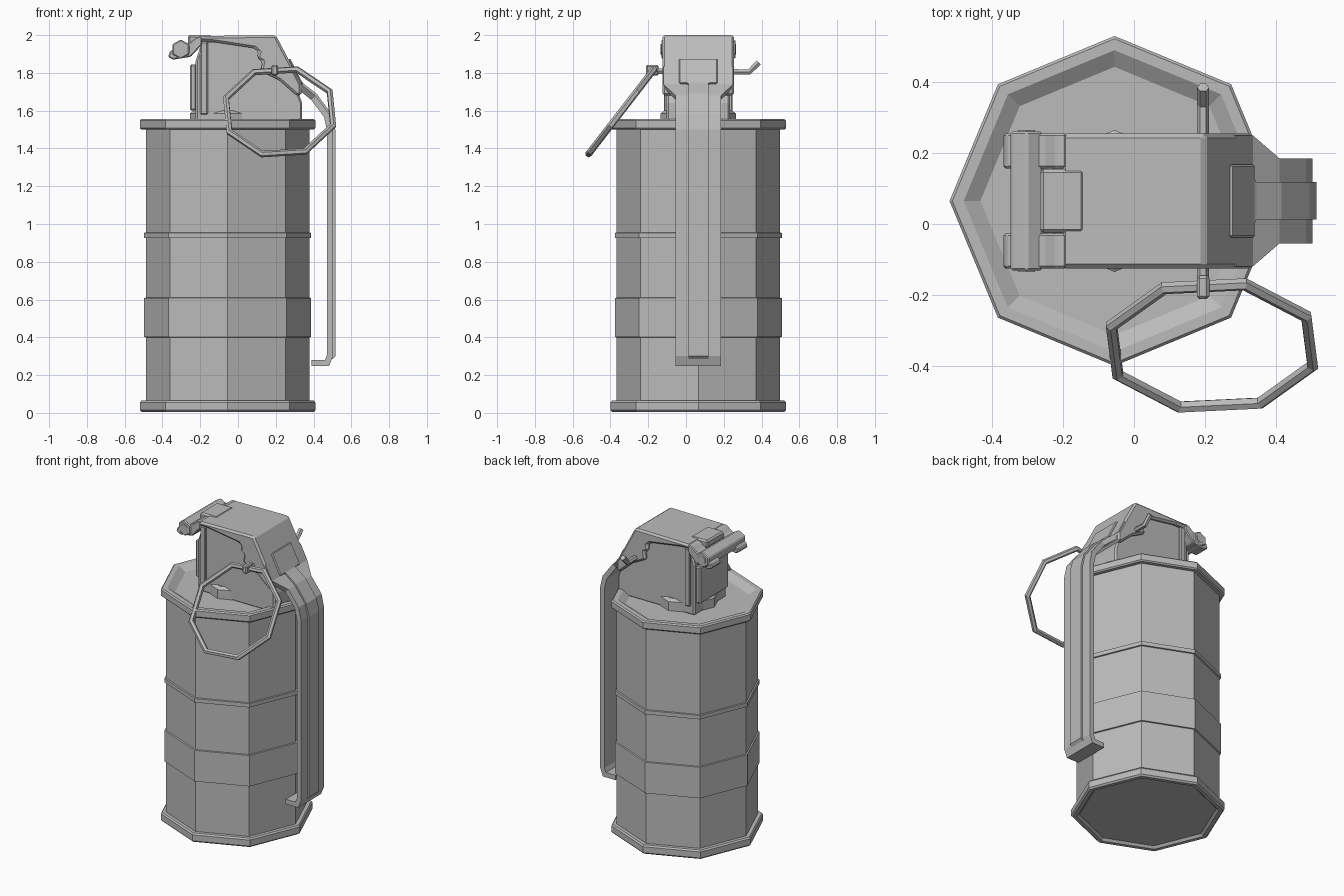
import bpy, bmesh, math
from mathutils import Vector

cube = bpy.data.objects.get("Cube")
if cube:
    bpy.data.objects.remove(cube, do_unlink=True)

CX, CY = -0.055, 0.065      # canister axis

metal = bpy.data.materials.new("grey metal")
metal.use_nodes = True
GREY = (0.5, 0.5, 0.5, 1)
metal.diffuse_color = GREY
metal.node_tree.nodes["Principled BSDF"].inputs["Base Color"].default_value = GREY


def finish(name, bm, bevel=0, recalc=True):
    if recalc:
        bmesh.ops.recalc_face_normals(bm, faces=bm.faces)
    mesh = bpy.data.meshes.new(name)
    bm.to_mesh(mesh)
    bm.free()
    mesh.materials.append(metal)
    obj = bpy.data.objects.new(name, mesh)
    bpy.context.collection.objects.link(obj)
    if bevel:
        mod = obj.modifiers.new("chamfer", "BEVEL")
        mod.width = bevel
        mod.segments = 1
        mod.limit_method = "ANGLE"
    return obj


def lathe(name, profile, sides=8):
    """Closed solid of stacked polygon rings, corners on the axes."""
    bm = bmesh.new()
    rings = []
    for r, z in profile:
        angles = [math.tau * i / sides for i in range(sides)]
        rings.append([bm.verts.new((CX + r * math.cos(a), CY + r * math.sin(a), z)) for a in angles])
    for a, b in zip(rings, rings[1:]):
        for i in range(sides):
            j = (i + 1) % sides
            bm.faces.new((a[i], a[j], b[j], b[i]))
    bm.faces.new(rings[0])
    bm.faces.new(rings[-1])
    return finish(name, bm)


def prism(name, outline, y0, y1, bevel=0):
    """Side outline (x, z) extruded between two y values."""
    bm = bmesh.new()
    near = [bm.verts.new((x, y0, z)) for x, z in outline]
    far = [bm.verts.new((x, y1, z)) for x, z in outline]
    bm.faces.new(near)
    bm.faces.new(far)
    for i in range(len(outline)):
        j = (i + 1) % len(outline)
        bm.faces.new((near[i], near[j], far[j], far[i]))
    return finish(name, bm, bevel)


def block(name, x0, x1, y0, y1, z0, z1, bevel=0):
    return prism(name, [(x0, z0), (x1, z0), (x1, z1), (x0, z1)], y0, y1, bevel)


def ribbon(name, path, thickness):
    """Strip along (x, z, half width), thickened towards the canister."""
    bm = bmesh.new()
    rows = [[bm.verts.new((x, CY + s * w, z)) for s in (-1, 1)] for x, z, w in path]
    for a, b in zip(rows, rows[1:]):
        bm.faces.new((a[0], b[0], b[1], a[1]))
    obj = finish(name, bm, recalc=False)
    mod = obj.modifiers.new("thickness", "SOLIDIFY")
    mod.thickness = thickness
    mod.offset = -1
    mod.use_even_offset = True
    return obj


def tube(name, path, radius, closed=False):
    curve = bpy.data.curves.new(name, "CURVE")
    curve.dimensions = "3D"
    curve.bevel_depth = radius
    curve.bevel_resolution = 1
    curve.use_fill_caps = True
    spline = curve.splines.new("POLY")
    spline.points.add(len(path) - 1)
    for point, co in zip(spline.points, path):
        point.co = (*co, 1)
    spline.use_cyclic_u = closed
    temp = bpy.data.objects.new(name + " path", curve)
    bpy.context.collection.objects.link(temp)
    graph = bpy.context.evaluated_depsgraph_get()
    bm = bmesh.new()
    mesh = bpy.data.meshes.new_from_object(temp.evaluated_get(graph))
    bm.from_mesh(mesh)
    bpy.data.objects.remove(temp, do_unlink=True)
    for face in bm.faces:
        face.smooth = False
    return finish(name, bm)


# Canister with rims, raised bands and a dished lid
R, RIM, BAND = 0.433, 0.465, 0.442
lathe("canister", [
    (0.415, 0.02), (0.43, 0.005), (0.455, 0.005), (RIM, 0.015), (RIM, 0.055), (0.457, 0.065), (R, 0.065),
    (R, 0.40), (BAND, 0.402), (BAND, 0.608), (R, 0.61),
    (R, 0.925), (BAND, 0.927), (BAND, 0.953), (R, 0.955),
    (R, 1.5), (0.457, 1.5), (RIM, 1.508), (RIM, 1.547), (0.457, 1.555),
    (0.425, 1.555), (0.378, 1.525)])
lathe("neck", [(0.2, 1.52), (0.2, 1.585), (0.18, 1.6)])

# Fuse head
prism("fuse_head", [(-0.225, 1.52), (-0.225, 1.86), (-0.19, 1.97), (0.19, 1.97),
                    (0.28, 1.8), (0.34, 1.64), (0.34, 1.52)], CY - 0.168, CY + 0.168, 0.01)
block("head_back_plate", -0.255, -0.22, CY - 0.15, CY + 0.15, 1.6, 1.845, 0.008)
for side, label in ((-1, "right"), (1, "left")):
    ys = sorted((CY + side * 0.15, CY + side * 0.182))
    block("head_post_" + label, -0.2, -0.16, *ys, 1.58, 1.965, 0.006)

# Cover over the head, with stepped side flanges
prism("head_cover", [(-0.205, 1.995), (0.2, 2.0), (0.287, 1.835), (0.335, 1.74), (0.335, 1.68),
                     (0.31, 1.68), (0.22, 1.76), (0.12, 1.81), (0.13, 1.86), (0.1, 1.88),
                     (0.11, 1.91), (0.09, 1.93), (-0.14, 1.965), (-0.205, 1.965)],
      CY - 0.19, CY + 0.19, 0.012)
# Raised panel on the sloping front of the cover
prism("cover_panel", [(0.265, 1.868), (0.275, 1.878), (0.343, 1.745), (0.33, 1.74)],
      CY - 0.103, CY + 0.103, 0.006)

# Hinge: arms, hexagonal pin and tongue
for side, label in ((-1, "right"), (1, "left")):
    ys = sorted((CY + side * 0.092, CY + side * 0.19))
    prism("hinge_arm_" + label, [(-0.37, 1.885), (-0.36, 1.915), (-0.25, 1.965), (-0.22, 1.99), (-0.19, 1.995),
                                 (-0.19, 1.95), (-0.25, 1.885), (-0.345, 1.87)], *ys, 0.006)


def hexagon(radius):
    return [(-0.303 + radius * math.cos(math.tau * i / 6 + math.pi / 6),
             1.925 + radius * math.sin(math.tau * i / 6 + math.pi / 6)) for i in range(6)]


prism("hinge_pin", hexagon(0.052), CY - 0.196, CY + 0.196, 0.006)
prism("hinge_pin_core", hexagon(0.028), CY - 0.2, CY + 0.2)
block("hinge_tongue", -0.265, -0.14, CY - 0.09, CY + 0.09, 1.95, 2.0, 0.01)

# Spoon lever with a raised centre rib
W = 0.12
ribbon("lever", [(0.287, 1.835, 0.185), (0.335, 1.74, 0.185), (0.41, 1.68, W), (0.485, 1.58, W),
                 (0.503, 1.5, W), (0.503, 0.3, W), (0.482, 0.247, W), (0.39, 0.247, W)], 0.032)
N = 0.053
ribbon("lever_rib", [(0.325, 1.765, 0.1), (0.345, 1.745, N), (0.416, 1.69, N), (0.495, 1.583, N),
                     (0.515, 1.5, N), (0.515, 0.3, N), (0.5, 0.285, N)], 0.02)

# Safety pin with bent tail and eye
tube("safety_pin", [(0.195, -0.17, 1.81), (0.195, 0.335, 1.805), (0.195, 0.385, 1.855)], 0.017)
block("pin_eye", 0.177, 0.213, -0.212, -0.145, 1.785, 1.842, 0.008)

# Octagonal pull ring, hanging at a tilt
centre = Vector((0.22, -0.343, 1.594))
across, up = Vector((1, 0, 0)), Vector((0, 0.61, 0.79))
ring = []
for i in range(8):
    a = math.radians(27 + 45 * i)
    ring.append(centre + 0.298 * (across * math.cos(a) + up * math.sin(a)))
tube("pull_ring", ring, 0.018, closed=True)
